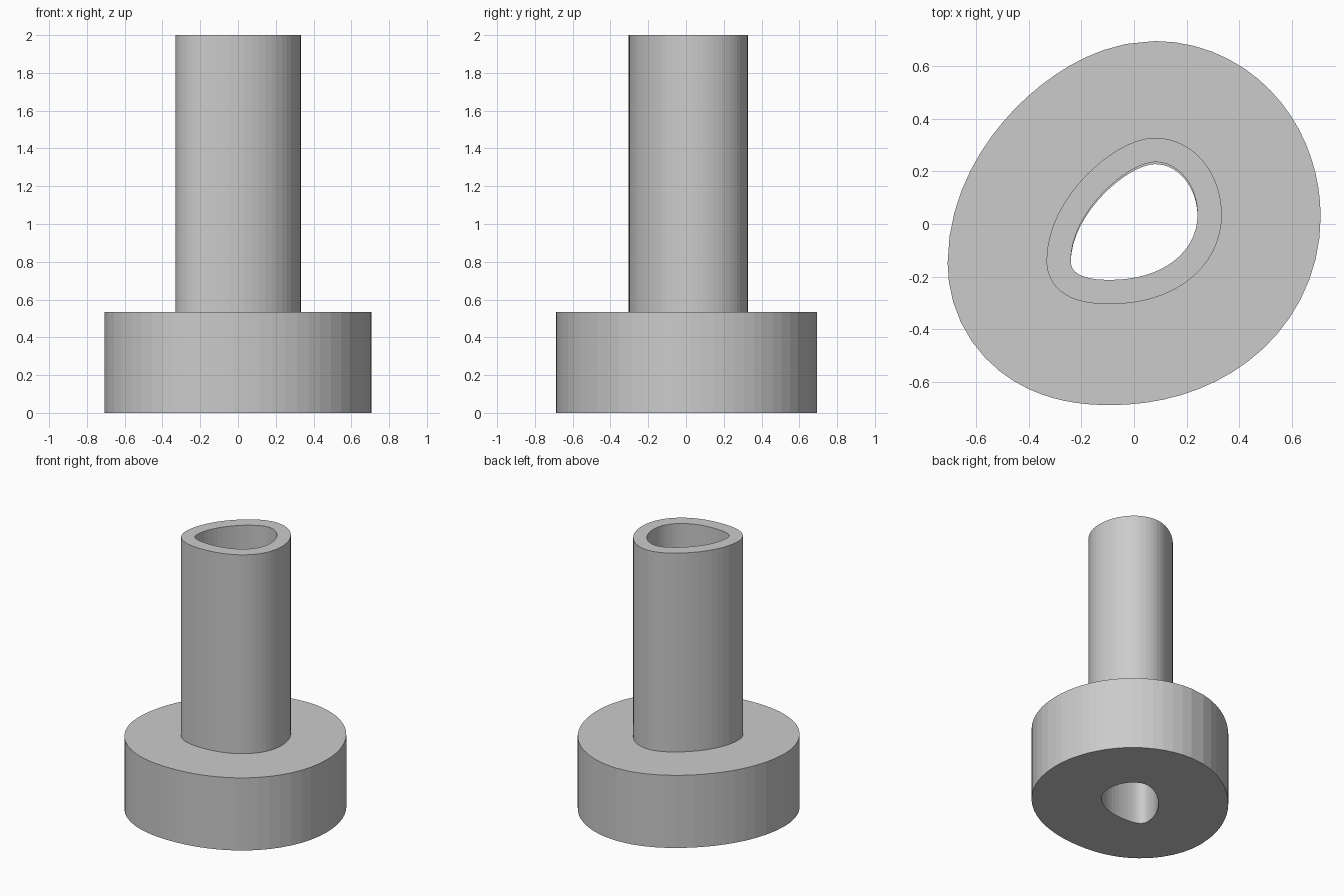
import bpy
import bmesh
from mathutils import Vector

cube = bpy.data.objects.get("Cube")
if cube:
    bpy.data.objects.remove(cube, do_unlink=True)

STEPS = 16                       # samples per curve segment
BASE_Z, TOP_Z = 0.535, 2.0       # flange top and tube top
WALL, FLANGE = 0.092, 0.467      # offsets outward from the bore
SHIFT = -0.008                   # small step between the two bores

# Bore outline: extreme points with (point, direction, handle in, handle out)
knots = [
    ((0.241, 0.035), (0, 1), 0.14, 0.11),
    ((0.08, 0.235), (-1, 0), 0.09, 0.10),
    ((-0.24, -0.14), (0, -1), 0.19, 0.05),
    ((-0.09, -0.212), (1, 0), 0.10, 0.20),
]


def sample_bore():
    """Points and outward normals around the bore, counterclockwise."""
    samples = []
    for i, (start, d0, _, out) in enumerate(knots):
        end, d1, into, _ = knots[(i + 1) % len(knots)]
        a, d = Vector(start), Vector(end)
        b, c = a + Vector(d0) * out, d - Vector(d1) * into
        for k in range(STEPS):
            t = k / STEPS
            s = 1 - t
            p = a * s**3 + b * 3 * s * s * t + c * 3 * s * t * t + d * t**3
            tan = ((b - a) * s * s + (c - b) * 2 * s * t + (d - c) * t * t).normalized()
            samples.append((p, Vector((tan.y, -tan.x))))
    return samples


bore = sample_bore()
bm = bmesh.new()


def ring(offset, z, shift=0.0):
    verts = []
    for p, n in bore:
        q = p + n * offset
        verts.append(bm.verts.new((q.x, q.y + shift, z)))
    return verts


# Closed cross-section: flange outside, tube outside, then back down the bore
rings = [
    ring(FLANGE, 0, SHIFT),
    ring(FLANGE, BASE_Z, SHIFT),
    ring(WALL, BASE_Z),
    ring(WALL, TOP_Z),
    ring(0, TOP_Z),
    ring(0, BASE_Z),
    ring(0, BASE_Z, SHIFT),
    ring(0, 0, SHIFT),
]
count = len(bore)
for i, low in enumerate(rings):
    high = rings[(i + 1) % len(rings)]
    for k in range(count):
        m = (k + 1) % count
        bm.faces.new((low[k], low[m], high[m], high[k]))
bmesh.ops.remove_doubles(bm, verts=bm.verts, dist=0.00001)
bmesh.ops.recalc_face_normals(bm, faces=bm.faces)

mesh = bpy.data.meshes.new("flanged_tube")
bm.to_mesh(mesh)
bm.free()
tube = bpy.data.objects.new("flanged_tube", mesh)
bpy.context.collection.objects.link(tube)

# Plain grey
grey = bpy.data.materials.new("plain_grey")
grey.use_nodes = True
colour = (0.6, 0.6, 0.6, 1)
grey.diffuse_color = colour
grey.node_tree.nodes["Principled BSDF"].inputs["Base Color"].default_value = colour
mesh.materials.append(grey)
